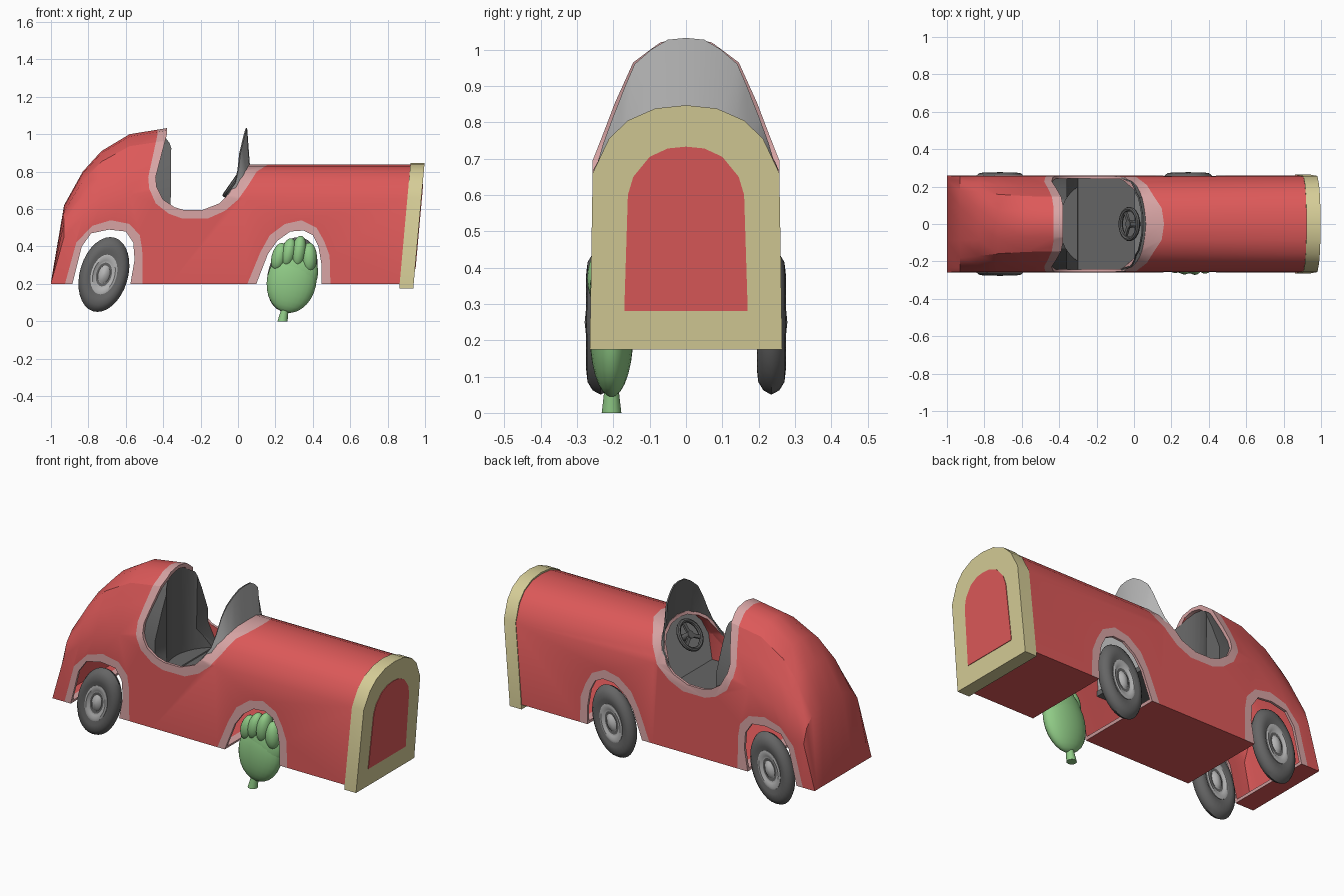
import bpy, bmesh, math
from mathutils import Matrix, Vector

if "Cube" in bpy.data.objects:
    bpy.data.objects.remove(bpy.data.objects["Cube"])


def material(name, *rgb):
    m = bpy.data.materials.new(name)
    m.diffuse_color = (*rgb, 1)
    m.use_nodes = True
    m.node_tree.nodes["Principled BSDF"].inputs["Base Color"].default_value = m.diffuse_color
    return m


RED = material("red_paint", 0.72, 0.10, 0.10)
TRIM = material("pale_pink_trim", 0.68, 0.37, 0.37)
CREAM = material("cream_frame", 0.67, 0.61, 0.31)
GREEN = material("soft_green", 0.28, 0.60, 0.24)
DARK = material("dark_grey", 0.13, 0.13, 0.13)
LIGHT = material("light_grey", 0.46, 0.46, 0.46)


def finish(name, bm, mats=(), angle=30):
    """Turn a bmesh into a named, shaded object."""
    me = bpy.data.meshes.new(name)
    bm.to_mesh(me)
    bm.free()
    ob = bpy.data.objects.new(name, me)
    bpy.context.collection.objects.link(ob)
    colour(ob, mats, angle)
    return ob


def colour(ob, mats, angle=30):
    ob.data.materials.clear()
    for m in mats:
        ob.data.materials.append(m)
    for p in ob.data.polygons:
        p.material_index = 0
    activate(ob)
    bpy.ops.object.shade_smooth_by_angle(angle=math.radians(angle))


def activate(ob):
    bpy.ops.object.select_all(action='DESELECT')
    ob.select_set(True)
    bpy.context.view_layer.objects.active = ob


def loft(bm, rings):
    """Skin closed rings of points and cap both ends."""
    vs = [[bm.verts.new(p) for p in r] for r in rings]
    n = len(vs[0])
    for a, b in zip(vs, vs[1:]):
        for i in range(n):
            j = (i + 1) % n
            bm.faces.new((a[i], a[j], b[j], b[i]))
    bm.faces.new(vs[0])
    bm.faces.new(vs[-1])
    bmesh.ops.recalc_face_normals(bm, faces=bm.faces[:])


def prism(name, *outlines):
    """Extrude side-on outlines across the width."""
    bm = bmesh.new()
    for o in outlines:
        loft(bm, [[(x, y, z) for x, z in o] for y in (-0.6, 0.6)])
    return finish(name, bm)


def cut(ob, tool, op='DIFFERENCE'):
    activate(ob)
    m = ob.modifiers.new("cut", 'BOOLEAN')
    m.operation, m.solver, m.object = op, 'EXACT', tool
    bpy.ops.object.modifier_apply(modifier=m.name)


def copy(ob, name):
    c = ob.copy()
    c.data = ob.data.copy()
    c.name = name
    bpy.context.collection.objects.link(c)
    return c


def arch(half):
    """Mirror a half section that ends on the centre line."""
    return half + [(-y, z) for y, z in half[-2::-1]]


# Body hull: cross sections from the tail to the slanted nose
FZ = (0, 0.6, 0.79, 0.92, 0.985, 1)
W_TAIL = (0.258, 0.258, 0.235, 0.185, 0.09, 0)
W_SEAT = (0.26, 0.257, 0.195, 0.145, 0.07, 0)
HOOD = [(0.26, 0.2), (0.254, 0.66), (0.208, 0.75), (0.158, 0.8), (0.085, 0.83), (0, 0.838)]
TAIL = [(-0.93, 0.62, 0.1), (-0.83, 0.8, 0.35), (-0.73, 0.91, 0.65), (-0.58, 1.0, 0.9), (-0.365, 1.035, 1)]


def hull(name, t):
    """Hull solid, shrunk by wall thickness t."""
    tip = (-1, 0.21, 0) if t == 0 else (-0.97, 0.3, 0)
    rings, low = [], 0.2 + t
    for x, top, k in [tip] + TAIL:
        top -= t * 1.3
        half = [(max(0, a + (b - a) * k - t) if a else 0, low + (top - low) * f)
                for a, b, f in zip(W_TAIL, W_SEAT, FZ)]
        rings.append([(x, y, z) for y, z in arch(half)])
    hood = arch([(max(0, y - t), max(low, z - t if z > 0.2 else low)) for y, z in HOOD])
    rings.append([(0.03, y, z) for y, z in hood])
    rings.append([(0.885 - t + 0.09 * (z - 0.175), y, z) for y, z in hood])
    bm = bmesh.new()
    loft(bm, rings)
    return finish(name, bm)


# Outer and inner edges of the trim around the cockpit and wheel arches
outer = prism("outer_cutter",
    [(-0.42, 1.3), (-0.43, 1.0), (-0.48, 0.77), (-0.475, 0.71), (-0.44, 0.63), (-0.37, 0.575), (-0.3, 0.55),
     (-0.16, 0.55), (-0.07, 0.59), (0, 0.65), (0.05, 0.72), (0.1, 0.8), (0.18, 0.85), (0.25, 1.3)],
    [(-0.95, 0.1), (-0.925, 0.2), (-0.865, 0.42), (-0.78, 0.51), (-0.68, 0.54), (-0.58, 0.52), (-0.525, 0.46),
     (-0.512, 0.38), (-0.51, 0.1)],
    [(0.01, 0.1), (0.05, 0.2), (0.12, 0.37), (0.17, 0.46), (0.25, 0.52), (0.34, 0.54), (0.42, 0.5), (0.46, 0.43),
     (0.49, 0.35), (0.497, 0.1)])
inner = prism("inner_cutter",
    [(-0.37, 1.4), (-0.38, 1.0), (-0.44, 0.77), (-0.435, 0.72), (-0.4, 0.65), (-0.34, 0.61), (-0.29, 0.595),
     (-0.19, 0.595), (-0.1, 0.63), (-0.05, 0.68), (-0.01, 0.745), (0.04, 0.81), (0.055, 0.85), (0.06, 1.4)],
    [(-0.91, 0.05), (-0.885, 0.2), (-0.835, 0.4), (-0.785, 0.47), (-0.69, 0.49), (-0.6, 0.48), (-0.56, 0.42),
     (-0.553, 0.33), (-0.575, 0.2), (-0.58, 0.05)],
    [(0.05, 0.05), (0.098, 0.2), (0.16, 0.36), (0.21, 0.43), (0.28, 0.48), (0.35, 0.485), (0.4, 0.46), (0.43, 0.4),
     (0.447, 0.3), (0.443, 0.05)])

body = hull("body_shell", 0)
cavity = hull("cavity", 0.015)
cut(body, cavity)
trim = copy(body, "cockpit_and_arch_trim")
cut(body, outer)
cut(trim, outer, 'INTERSECT')
cut(trim, inner)
colour(body, [RED])
colour(trim, [TRIM, RED])
for p in trim.data.polygons:
    inside = p.normal.y * p.center.y < -0.01
    under = p.normal.z < -0.9 and p.center.z < 0.21
    p.material_index = int(inside or under)

# Seat with floor, hollowed at the back rest, and the dashboard
seat = copy(cavity, "seat_and_floor")
back = prism("seat_profile", [(-0.43, 1.1), (-0.47, 0.7), (-0.43, 0.47), (0.04, 0.47), (0.04, 0.5), (-0.3, 0.5),
                              (-0.36, 0.62), (-0.355, 1.1)])
cut(seat, back, 'INTERSECT')
bm = bmesh.new()
loft(bm, [[(-0.2 + 0.2 * math.cos(a), 0.23 * math.sin(a), z) for a in [i * math.tau / 32 for i in range(32)]]
          for z in (0.505, 1.2)])
scoop = finish("scoop", bm)
cut(seat, scoop)
colour(seat, [DARK])
dash = copy(cavity, "dashboard")
panel = prism("dash_profile", [(0, 0.48), (0.03, 0.48), (0.08, 0.9), (0.06, 0.9)])
cut(dash, panel, 'INTERSECT')
colour(dash, [LIGHT])
for ob in (outer, inner, cavity, back, scoop, panel):
    bpy.data.objects.remove(ob)

# Nose frame and its red grille plate, both leaning forward
FRAME = arch([(0.265, 0.175), (0.257, 0.66), (0.212, 0.755), (0.16, 0.805), (0.085, 0.838), (0, 0.847)])
GRILLE = arch([(0.17, 0.28), (0.16, 0.6), (0.145, 0.65), (0.1, 0.705), (0.05, 0.728), (0, 0.733)])
for name, outline, x0, x1, mat in (("nose_frame", FRAME, 0.862, 0.937, CREAM), ("grille_plate", GRILLE, 0.934, 0.94, RED)):
    bm = bmesh.new()
    loft(bm, [[(x + 0.09 * (z - 0.175), y, z) for y, z in outline] for x in (x0, x1)])
    finish(name, bm, [mat])

# Windshield wrapped around the front of the cockpit
TOP = [(-0.07, 0.248, 0.66), (-0.015, 0.225, 0.74), (0, 0.2, 0.81), (0.01, 0.165, 0.9), (0.025, 0.14, 0.96),
       (0.035, 0.095, 1.0), (0.043, 0.05, 1.027), (0.045, 0, 1.032)]
BASE = [(-0.07, 0.243, 0.65), (-0.01, 0.225, 0.7), (0.015, 0.2, 0.745), (0.03, 0.17, 0.775), (0.04, 0.14, 0.8),
        (0.05, 0.095, 0.815), (0.056, 0.05, 0.825), (0.06, 0, 0.83)]
bm = bmesh.new()
rows = [[bm.verts.new(p) for p in r + [(x, -y, z) for x, y, z in r[-2::-1]]] for r in (TOP, BASE)]
for i in range(len(rows[0]) - 1):
    bm.faces.new((rows[0][i], rows[0][i + 1], rows[1][i + 1], rows[1][i]))
bmesh.ops.recalc_face_normals(bm, faces=bm.faces[:])
shield = finish("windshield", bm)
mod = shield.modifiers.new("thickness", 'SOLIDIFY')
mod.thickness, mod.offset = 0.008, 0
activate(shield)
bpy.ops.object.modifier_apply(modifier=mod.name)
colour(shield, [LIGHT, DARK], 40)
for p in shield.data.polygons:
    p.material_index = int(p.normal.x < 0)


def circle(r, y, n=32):
    return [(r * math.cos(i * math.tau / n), y, r * math.sin(i * math.tau / n)) for i in range(n)]


# Three squashed, forward-leaning wheels
TYRE = [(0.1, 0.028), (0.13, 0.04), (0.165, 0.036), (0.188, 0.022), (0.2, 0)]
TYRE = TYRE + [(r, -y) for r, y in TYRE[-2::-1]]
HUB = [(0.001, 0.044), (0.03, 0.041), (0.044, 0.03), (0.052, 0.026), (0.075, 0.03), (0.09, 0.037), (0.106, 0.034)]
HUB = HUB + [(r, -y) for r, y in HUB[::-1]]
LEAN = Matrix(((0.66, 0, 0.17, 0), (0, 1, 0, 0), (0, 0, 1, 0), (0, 0, 0, 1)))
for place, x, y in (("rear_right", -0.717, -0.235), ("rear_left", -0.717, 0.235), ("front_left", 0.29, 0.235)):
    for part, profile, mat in (("tyre", TYRE, DARK), ("hub", HUB, LIGHT)):
        bm = bmesh.new()
        loft(bm, [circle(r, o) for r, o in profile])
        bm.transform(Matrix.Translation((x, y, 0.25)) @ LEAN)
        finish(f"{place}_{part}", bm, [mat], 45)

# Steering wheel: rim, three spokes and a column
tilt = Matrix.Translation((-0.025, 0, 0.74)) @ Matrix.Rotation(math.radians(-55), 4, 'Y')
bm = bmesh.new()
grid = [[bm.verts.new(((0.08 + 0.012 * math.cos(b)) * math.cos(a), (0.08 + 0.012 * math.cos(b)) * math.sin(a),
                       0.012 * math.sin(b))) for b in [j * math.tau / 8 for j in range(8)]]
        for a in [i * math.tau / 28 for i in range(28)]]
for i in range(28):
    for j in range(8):
        k, m = (i + 1) % 28, (j + 1) % 8
        bm.faces.new((grid[i][j], grid[k][j], grid[k][m], grid[i][m]))
for s in range(3):
    spin = Matrix.Rotation(s * math.tau / 3, 4, 'Z')
    bmesh.ops.create_cube(bm, size=1, matrix=spin @ Matrix.Translation((0.04, 0, 0)) @ Matrix.Diagonal((0.075, 0.02, 0.012, 1)))
bmesh.ops.create_cone(bm, cap_ends=True, segments=16, radius1=0.015, radius2=0.022, depth=0.09,
                      matrix=Matrix.Translation((0, 0, -0.035)))
bmesh.ops.recalc_face_normals(bm, faces=bm.faces[:])
bm.transform(tilt)
finish("steering_wheel", bm, [DARK])

# Lumpy green pod with a short stem in place of the fourth wheel
bm = bmesh.new()
LUMPS = [(0.287, 0.215, 0.132, 0.06, 0.172, 12), (0.3, 0.26, 0.128, 0.055, 0.14, 12), (0.22, 0.345, 0.04, 0.042, 0.075, 15),
         (0.27, 0.365, 0.04, 0.05, 0.08, 12), (0.325, 0.37, 0.04, 0.052, 0.088, 8), (0.38, 0.34, 0.042, 0.045, 0.08, 0)]
for x, z, rx, ry, rz, turn in LUMPS:
    y = -0.205 if rx > 0.1 else -0.22
    bmesh.ops.create_uvsphere(bm, u_segments=24, v_segments=14, radius=1,
        matrix=Matrix.Translation((x, y, z)) @ Matrix.Rotation(math.radians(turn), 4, 'Y') @ Matrix.Diagonal((rx, ry, rz, 1)))
loft(bm, [[(x + r * math.cos(a), -0.205 + r * math.sin(a), z) for a in [i * math.tau / 12 for i in range(12)]]
          for x, r, z in ((0.238, 0.027, 0), (0.252, 0.019, 0.07))])
finish("green_pod", bm, [GREEN], 50)
